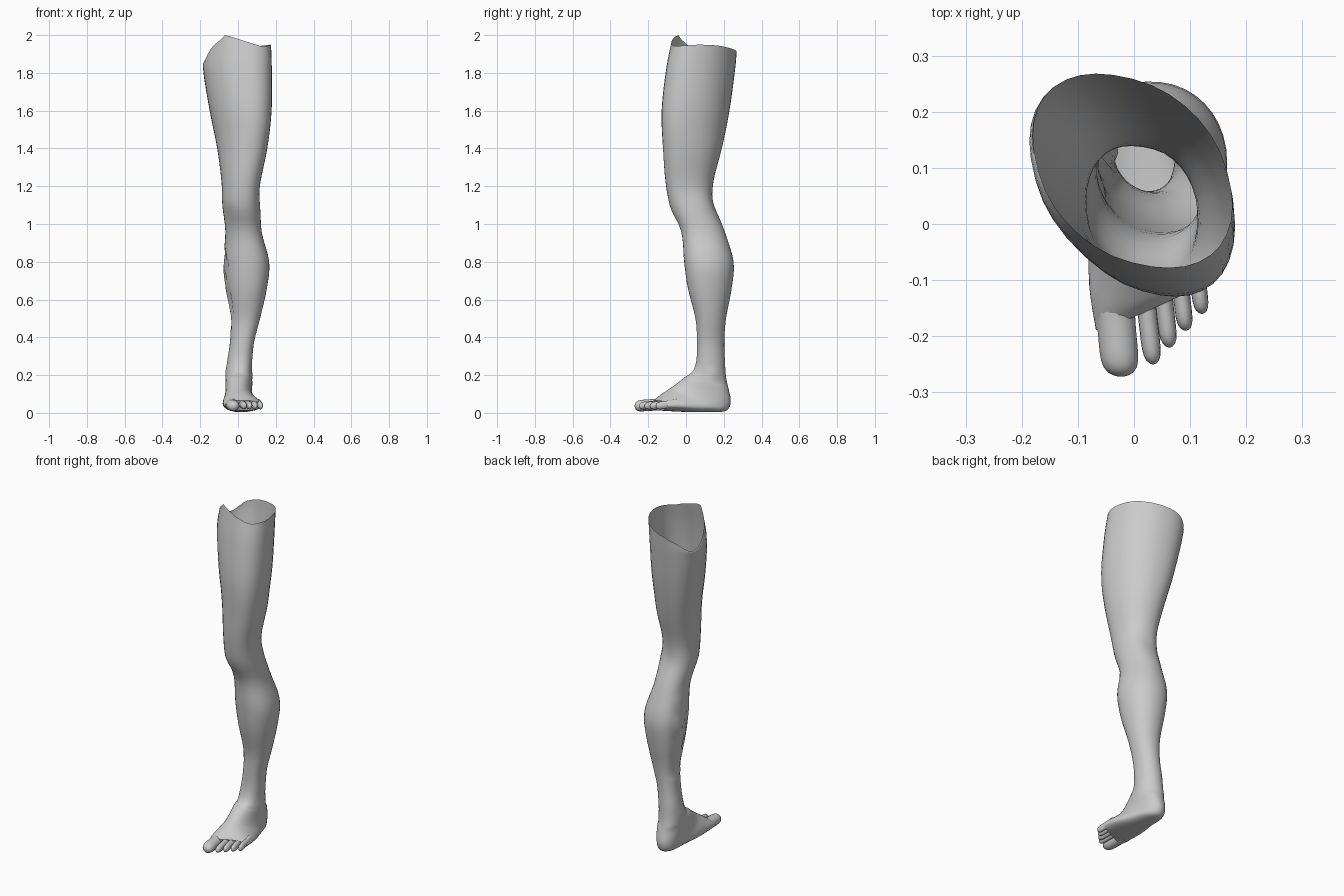
import bpy, bmesh, math, random
from mathutils import Vector

random.seed(4)
cube = bpy.data.objects.get("Cube")
if cube:
    bpy.data.objects.remove(cube, do_unlink=True)

skin = bpy.data.materials.new("plain grey")
skin.use_nodes = True
grey = (0.6, 0.6, 0.6, 1)
skin.diffuse_color = grey
skin.node_tree.nodes["Principled BSDF"].inputs["Base Color"].default_value = grey

SIDES = 36
TOE_SIDES = 16


def loft(name, rings, cap_start):
    """Skin a list of closed rings of points, closing the far end."""
    bm = bmesh.new()
    loops = [[bm.verts.new(point) for point in ring] for ring in rings]
    for upper, lower in zip(loops, loops[1:]):
        for i in range(len(upper)):
            j = (i + 1) % len(upper)
            bm.faces.new((upper[i], lower[i], lower[j], upper[j]))
    bm.faces.new(loops[-1])
    if cap_start:
        bm.faces.new(loops[0])
    bmesh.ops.recalc_face_normals(bm, faces=bm.faces)
    mesh = bpy.data.meshes.new(name)
    bm.to_mesh(mesh)
    bm.free()
    mesh.materials.append(skin)
    obj = bpy.data.objects.new(name, mesh)
    bpy.context.collection.objects.link(obj)
    bpy.ops.object.select_all(action='DESELECT')
    obj.select_set(True)
    bpy.context.view_layer.objects.active = obj
    bpy.ops.object.shade_smooth_by_angle(angle=math.radians(40))


def spline(rows, steps):
    """Smoothly interpolate between rows of numbers."""
    result = []
    for i in range(len(rows) - 1):
        before, start = Vector(rows[max(0, i - 1)]), Vector(rows[i])
        end, after = Vector(rows[i + 1]), Vector(rows[min(len(rows) - 1, i + 2)])
        leave, arrive = (end - before) / 2, (after - start) / 2
        for step in range(steps):
            t = step / steps
            ease = t * t * (3 - 2 * t)
            result.append(start.lerp(end, ease) + leave * t * (1 - t) ** 2
                          - arrive * t * t * (1 - t))
    return result + [Vector(rows[-1])]


def power(value, exponent):
    return math.copysign(abs(value) ** exponent, value)


# Level leg sections: height, front, back, right side, left side
leg = [
    (1.94, -.078, .268, -.18, .175),
    (1.82, -.105, .26, -.185, .179),
    (1.6, -.129, .23, -.15, .178),
    (1.4, -.122, .19, -.11, .155),
    (1.22, -.108, .145, -.087, .12),
    (1.1, -.084, .154, -.083, .122),
    (.96, -.025, .205, -.067, .125),
    (.8, -.01, .252, -.077, .165),
    (.66, .01, .242, -.064, .153),
    (.5, .05, .212, -.04, .117),
    (.38, .058, .203, -.042, .086),
    (.28, .055, .206, -.056, .075),
]
# Tilted foot sections: instep y and z, heel or sole y and z, right side, left side
foot = [
    (.035, .22, .212, .19, -.062, .07),
    (-.005, .19, .227, .12, -.068, .075),
    (-.045, .158, .237, .06, -.072, .075),
    (-.08, .133, .215, .012, -.076, .082),
    (-.11, .112, .13, .004, -.08, .1),
    (-.138, .088, 0, .005, -.08, .124),
    (-.152, .066, -.135, .012, -.068, .13),
]
sections = [(y0, z, y1, z, x0, x1) for z, y0, y1, x0, x1 in leg] + foot

# Height of the open rim at equal turns, starting from the left side
rim = [1.95, 1.945, 1.93, 1.915, 1.89, 1.83, 1.86, 1.94, 2, 1.965, 1.94, 1.945]
RIM_SHIFT = .45

# Bulges and hollows: centre, size, outward amount
kneecap = ((.02, -.08, 1.06), .07, .006)
inner_knee_hollow = ((-.06, -.06, 1), .05, -.01)
outer_knee_hollow = ((.11, -.02, 1.12), .08, -.008)
back_of_knee = ((.02, .15, 1.12), .06, -.008)
inner_ankle_bone = ((-.062, .12, .22), .035, .006)
outer_ankle_bone = ((.072, .14, .2), .035, .008)
arch = ((-.07, .1, .06), .07, -.014)
bumps = [kneecap, inner_knee_hollow, outer_knee_hollow, back_of_knee,
         inner_ankle_bone, outer_ankle_bone, arch]

STEPS = 4
rings = []
for level, (front_y, front_z, back_y, back_z, x0, x1) in enumerate(spline(sections, STEPS)):
    front = Vector((0, front_y, front_z))
    back = Vector((0, back_y, back_z))
    middle, half_width = (x0 + x1) / 2, (x1 - x0) / 2
    # The ball of the foot slants back toward the little toe
    slant = max(0, -.07 - front_y) * 5.5 if front_z < .2 else 0
    # The thigh is fullest toward the back right and the front left
    skew = .12 + .22 * min(1, max(0, (front_z - 1.1) / .4))
    if front_z < .2:
        skew = 0
    ring = []
    for i in range(SIDES):
        angle = math.tau * i / SIDES
        across = power(math.cos(angle), .93)
        along = power(math.sin(angle - skew), .93)
        point = front.lerp(back, (along + 1) / 2)
        point.x = middle + half_width * across
        point.y += slant * (point.x - middle)
        # Uneven cut edge, fading out just below the rim
        if level < STEPS:
            turn = (len(rim) * i / SIDES - RIM_SHIFT) % len(rim)
            part = turn % 1
            height = rim[int(turn)] * (1 - part) + rim[(int(turn) + 1) % len(rim)] * part
            point.z += (height - leg[0][0]) * (1 - level / STEPS)
        outward = Vector((across, along, 0)).normalized()
        for centre, size, amount in bumps:
            distance = (point - Vector(centre)).length / size
            point += outward * amount * math.exp(-distance * distance)
        # Rough strip on the inner calf
        if .46 < point.z < .86 and across < -.8:
            point += outward * random.uniform(-.01, .004)
        ring.append(point)
    rings.append(ring)
# Keep the highest point of the cut edge at full height
peak = max(rings[0], key=lambda point: point.z)
peak.z = 2
loft("leg_and_foot", rings, False)


def toe(name, base, tip, half_width, half_height):
    """Tube with a slight waist and a rounded tip."""
    base, tip = Vector(base), Vector(tip)
    toe_rings = []
    for step in range(11):
        t = math.sin(step / 10 * math.pi / 2)
        radius = max(.1, math.sqrt(1 - t ** 9)) * (1 - .1 * math.sin(math.pi * t))
        ring = []
        for i in range(TOE_SIDES):
            angle = math.tau * i / TOE_SIDES
            offset = Vector((half_width * math.cos(angle), 0, half_height * math.sin(angle)))
            ring.append(base.lerp(tip, t) + offset * radius)
        toe_rings.append(ring)
    loft(name, toe_rings, True)


# Big toe, then the four small toes stepping back
toe("big_toe", (-.037, -.12, .046), (-.023, -.272, .036), .038, .034)
for n, name in enumerate(["second_toe", "third_toe", "fourth_toe", "little_toe"]):
    toe(name, (.018 + .03 * n, -.11 + .02 * n, .05), (.034 + .029 * n, -.25 + .03 * n, .036),
        .019 - .001 * n, .023)
